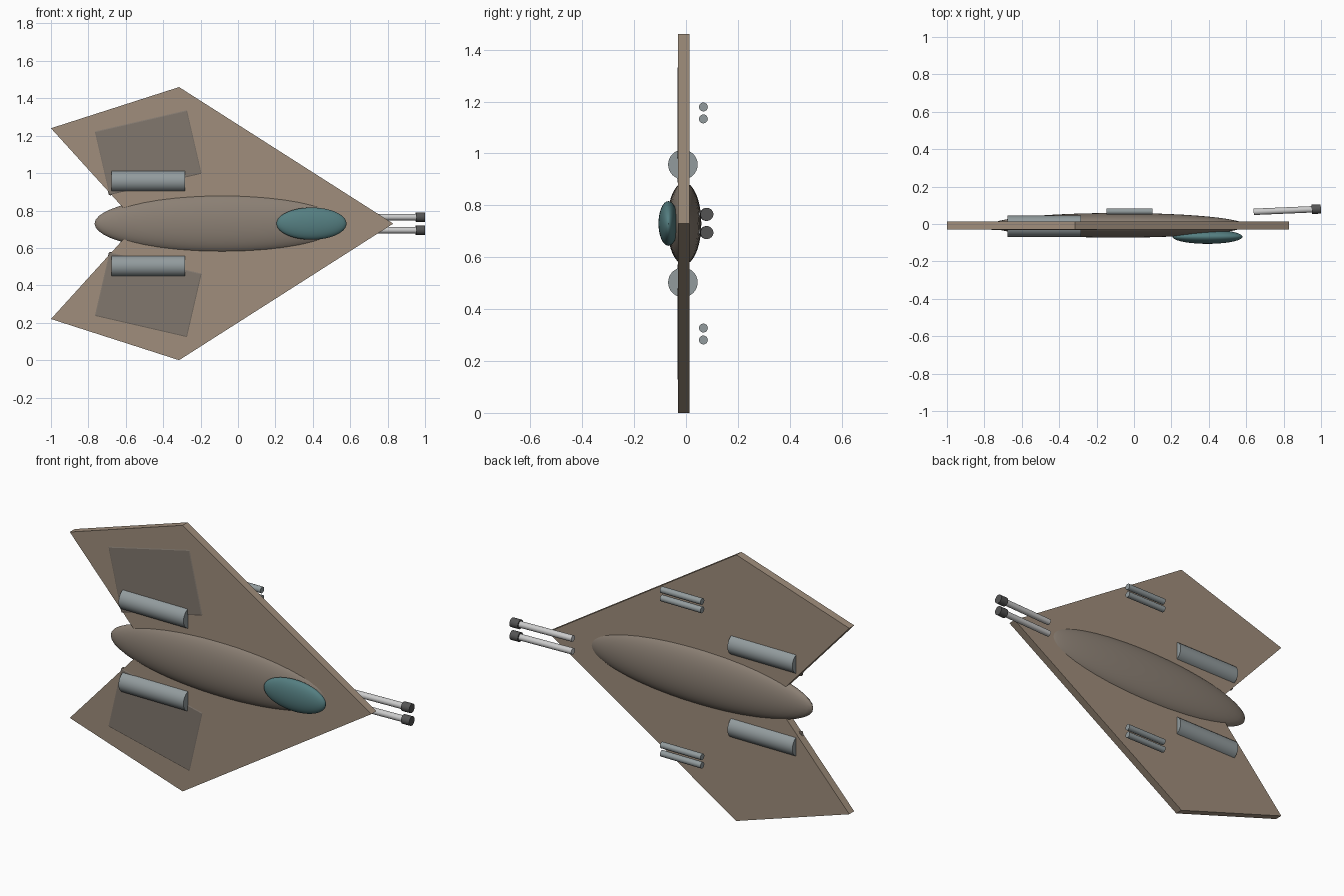
import bpy, bmesh, math
from mathutils import Vector

if "Cube" in bpy.data.objects:
    bpy.data.objects.remove(bpy.data.objects["Cube"])

MID_Z = 0.73    # symmetry height of the craft
MID_Y = -0.009  # centre plane of the wing


def material(name, rgb):
    m = bpy.data.materials.new(name)
    m.diffuse_color = (*rgb, 1)
    m.use_nodes = True
    m.node_tree.nodes["Principled BSDF"].inputs["Base Color"].default_value = m.diffuse_color
    return m


TAN = material("tan_hull", (0.35, 0.27, 0.20))
BODY = material("body_brown", (0.26, 0.215, 0.175))
PANEL = material("panel_brown", (0.22, 0.185, 0.155))
GLASS = material("teal_glass", (0.09, 0.21, 0.22))
STEEL = material("blue_steel", (0.29, 0.33, 0.34))
BARREL = material("light_metal", (0.6, 0.6, 0.6))
DARK = material("dark_metal", (0.09, 0.09, 0.09))


def finish(name, mat, smooth=True):
    ob = bpy.context.object
    ob.name = name
    ob.data.materials.append(mat)
    if smooth:
        bpy.ops.object.shade_smooth_by_angle(angle=math.radians(35))
    return ob


def ellipsoid(name, centre, radii, mat):
    bpy.ops.mesh.primitive_uv_sphere_add(segments=48, ring_count=24, location=centre)
    bpy.context.object.scale = radii
    bpy.ops.object.transform_apply(location=False, rotation=False, scale=True)
    return finish(name, mat)


def rod(name, a, b, r, mat):
    a, b = Vector(a), Vector(b)
    d = b - a
    bpy.ops.mesh.primitive_cylinder_add(vertices=32, radius=r, depth=d.length,
                                        location=(a + b) / 2,
                                        rotation=d.to_track_quat('Z', 'Y').to_euler())
    return finish(name, mat)


# arrowhead wing plate
half = [(-0.315, 0.73), (-1.0, 0.51)]
outline = [(0.83, 0)] + half + [(-0.537, 0)] + [(x, -z) for x, z in reversed(half)]
bm = bmesh.new()
face = bm.faces.new([bm.verts.new((x, -0.030, MID_Z + z)) for x, z in outline])
ext = bmesh.ops.extrude_face_region(bm, geom=[face])
verts = [v for v in ext["geom"] if isinstance(v, bmesh.types.BMVert)]
bmesh.ops.translate(bm, verts=verts, vec=(0, 0.043, 0))
bmesh.ops.recalc_face_normals(bm, faces=bm.faces)
mesh = bpy.data.meshes.new("wing_plate")
bm.to_mesh(mesh)
bm.free()
wing = bpy.data.objects.new("wing_plate", mesh)
mesh.materials.append(TAN)
bpy.context.collection.objects.link(wing)

# fuselage and canopy
ellipsoid("fuselage", (-0.085, -0.007, MID_Z), (0.682, 0.066, 0.158), BODY)
ellipsoid("canopy", (0.393, -0.068, MID_Z), (0.187, 0.038, 0.086), GLASS)

for side, s in (("upper", 1), ("lower", -1)):
    # engine pods
    z = MID_Z + s * 0.227
    rod(f"{side}_engine", (-0.677, -0.012, z), (-0.283, -0.012, z), 0.057, STEEL)

    # slanted wing panels, almost flush with the front face
    bpy.ops.mesh.primitive_cube_add(size=1, location=(-0.48, -0.0215, MID_Z + s * 0.38),
                                    rotation=(0, -s * math.radians(13), 0))
    bpy.context.object.scale = (0.512, 0.021, 0.355)
    bpy.ops.object.transform_apply(location=False, rotation=False, scale=True)
    panel = finish(f"{side}_wing_panel", PANEL, smooth=False)
    bev = panel.modifiers.new("soft_corners", 'BEVEL')
    bev.width = 0.008
    bev.segments = 2
    bev.affect = 'EDGES'

    # paired short tubes behind the wing
    for i, off in enumerate((0.403, 0.449)):
        z = MID_Z + s * off
        rod(f"{side}_tube_{i + 1}", (-0.146, 0.067, z), (0.10, 0.067, z), 0.017, STEEL)

    # nose cannons with dark muzzles, tilted slightly outward
    z = MID_Z + s * 0.035
    base, tip = Vector((0.64, 0.065, z)), Vector((0.999, 0.0805, z))
    rod(f"{side}_cannon_barrel", base, base.lerp(tip, 0.96), 0.017, BARREL)
    rod(f"{side}_cannon_muzzle", base.lerp(tip, 0.865), tip, 0.025, DARK)
